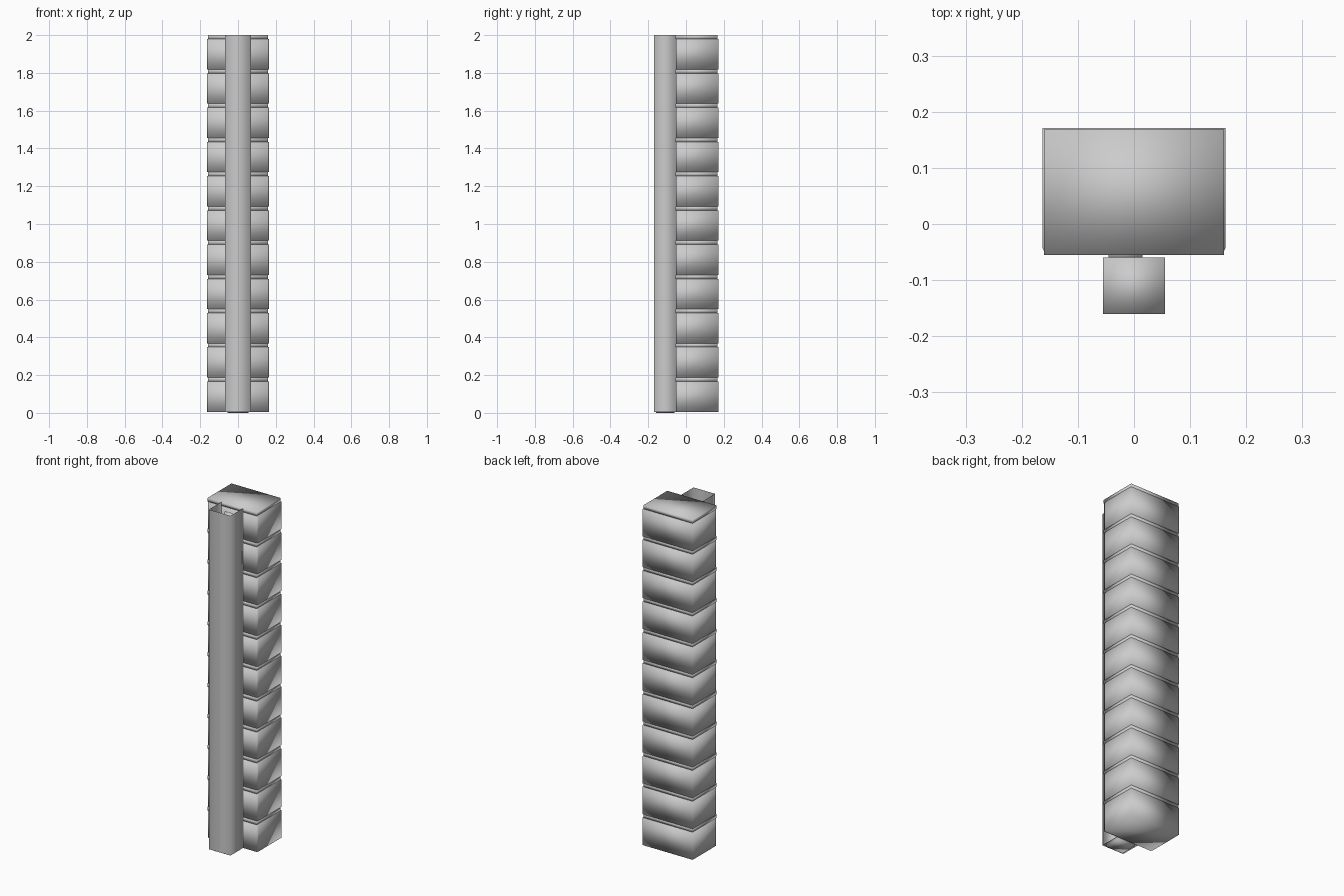
import bpy, bmesh

cube = bpy.data.objects.get("Cube")
if cube:
    bpy.data.objects.remove(cube, do_unlink=True)

grey = bpy.data.materials.new("light grey")
grey.use_nodes = True
colour = (0.6, 0.6, 0.6, 1)
grey.diffuse_color = colour
grey.node_tree.nodes["Principled BSDF"].inputs["Base Color"].default_value = colour


def prism(name, outline, z0, z1, caps=True):
    """Extrude a plan outline upwards; open at both ends without caps."""
    bm = bmesh.new()
    low = [bm.verts.new((x, y, z0)) for x, y in outline]
    high = [bm.verts.new((x, y, z1)) for x, y in outline]
    n = len(outline)
    for i in range(n):
        j = (i + 1) % n
        bm.faces.new((low[i], low[j], high[j], high[i]))
    if caps:
        bm.faces.new(low[::-1])
        bm.faces.new(high)
    for face in bm.faces:
        face.smooth = True
    mesh = bpy.data.meshes.new(name)
    bm.to_mesh(mesh)
    bm.free()
    mesh.materials.append(grey)
    obj = bpy.data.objects.new(name, mesh)
    bpy.context.collection.objects.link(obj)
    return obj


def rect(x0, x1, y0, y1):
    return [(x0, y0), (x1, y0), (x1, y1), (x0, y1)]


# Stacked blocks with clipped front corners, parted by thin recessed bands
COUNT, BASE, TOP, BAND = 11, 0.006, 2.0, 0.021
step = (TOP - BASE) / COUNT
block_plan = [(-0.158, -0.053), (0.158, -0.053), (0.163, -0.043),
              (0.163, 0.171), (-0.163, 0.171), (-0.163, -0.043)]
band_plan = rect(-0.16, 0.16, -0.055, 0.168)
for k in range(COUNT):
    z = BASE + k * step
    prism(f"block_{k + 1}", block_plan, z, z + step - BAND)
    prism(f"band_{k + 1}", band_plan, z + step - BAND, z + step)

# Open square tube along the front, with a core set inside it
prism("front_tube", rect(-0.07, 0.07, -0.17, -0.045), BASE, TOP, caps=False)
prism("tube_core", rect(-0.055, 0.055, -0.16, -0.06), 0, 1.85)

# Flat fixing strip between tube and blocks
prism("fixing_strip", rect(-0.045, 0.015, -0.06, -0.045), 0.05, 1.95)
